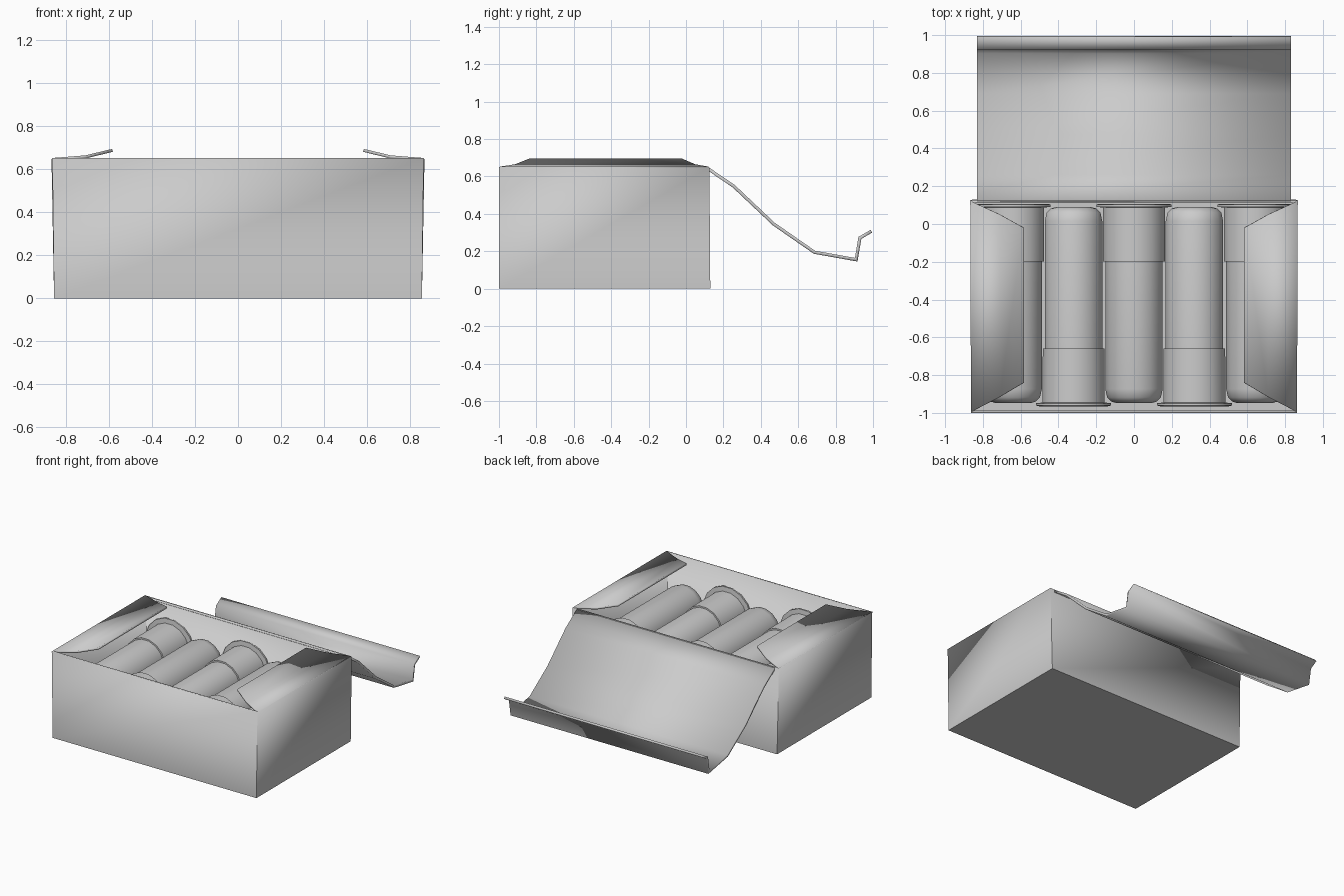
import bpy, bmesh, math

if "Cube" in bpy.data.objects:
    bpy.data.objects.remove(bpy.data.objects["Cube"])


def make_object(name, verts, faces, thickness=0.0, up=False, angle=35):
    """Mesh from points, optional inward thickness, smooth by angle."""
    me = bpy.data.meshes.new(name)
    bm = bmesh.new()
    vs = [bm.verts.new(v) for v in verts]
    for f in faces:
        bm.faces.new([vs[i] for i in f])
    bmesh.ops.recalc_face_normals(bm, faces=bm.faces)
    bm.normal_update()
    if up and bm.faces[:][0].normal.z < 0:
        bmesh.ops.reverse_faces(bm, faces=bm.faces)
    bm.to_mesh(me)
    bm.free()
    ob = bpy.data.objects.new(name, me)
    bpy.context.collection.objects.link(ob)
    if thickness:
        mod = ob.modifiers.new("thickness", 'SOLIDIFY')
        mod.thickness = thickness
        mod.offset = -1
        mod.use_even_offset = True
    bpy.ops.object.select_all(action='DESELECT')
    ob.select_set(True)
    bpy.context.view_layer.objects.active = ob
    bpy.ops.object.shade_smooth_by_angle(angle=math.radians(angle))
    return ob


def strip(name, rows, thickness):
    """Sheet made of successive two-point rows."""
    verts = [p for row in rows for p in row]
    faces = [(2*i, 2*i + 1, 2*i + 3, 2*i + 2) for i in range(len(rows) - 1)]
    return make_object(name, verts, faces, thickness, up=True)


def lathe(name, profile, x, y, z, direction, n=16):
    """Turned part along y; profile is (distance from base, radius)."""
    verts, faces = [], []
    for d, r in profile:
        for k in range(n):
            a = 2 * math.pi * (k + 0.5) / n
            verts.append((x + r * math.cos(a), y + direction * d, z + r * math.sin(a)))
    for i in range(len(profile) - 1):
        for k in range(n):
            j = (k + 1) % n
            faces.append((i*n + k, i*n + j, (i + 1)*n + j, (i + 1)*n + k))
    faces.append(tuple(range(n)))
    faces.append(tuple(range((len(profile) - 1)*n, len(profile)*n)))
    return make_object(name, verts, faces)


# Open carton, slightly flared to the top
carton = [(-.855, -1, 0), (.855, -1, 0), (.855, .13, 0), (-.855, .13, 0),
          (-.863, -1, .652), (.863, -1, .652), (.867, .125, .648), (-.867, .125, .648)]
make_object("carton", carton, [(3, 2, 1, 0), (0, 1, 5, 4), (1, 2, 6, 5),
                               (2, 3, 7, 6), (3, 0, 4, 7)], 0.014)

# Side flaps: (x, z, front y, back y)
flap = [(.863, .653, -.995, .12), (.71, .665, -.915, .05), (.585, .695, -.84, -.02)]
for side, s in (("left", -1), ("right", 1)):
    strip(side + "_flap", [((s*x, y0, z), (s*x, y1, z)) for x, z, y0, y1 in flap], 0.014)

# Opened lid hanging off the back, with folded tuck edge
lid = [(.12, .65), (.26, .555), (.475, .352), (.69, .203),
       (.903, .165), (.922, .277), (.987, .315)]
strip("lid", [((-.83, y, z), (.83, y, z)) for y, z in lid], 0.017)

# Row of cartridges, alternating direction
base = [(0, .185), (.004, .203), (.016, .203), (.02, .168), (.305, .166), (.306, .15)]
tube = [(.29, .155), (.98, .155), (1.025, .145), (1.047, .122), (1.055, .095)]
for i in range(5):
    x = (i - 2) * 0.32
    y, direction = (.107, -1) if i % 2 == 0 else (-.965, 1)
    lathe(f"cartridge_base_{i + 1}", base, x, y, 0.34, direction)
    lathe(f"cartridge_tube_{i + 1}", tube, x, y, 0.34, direction)
